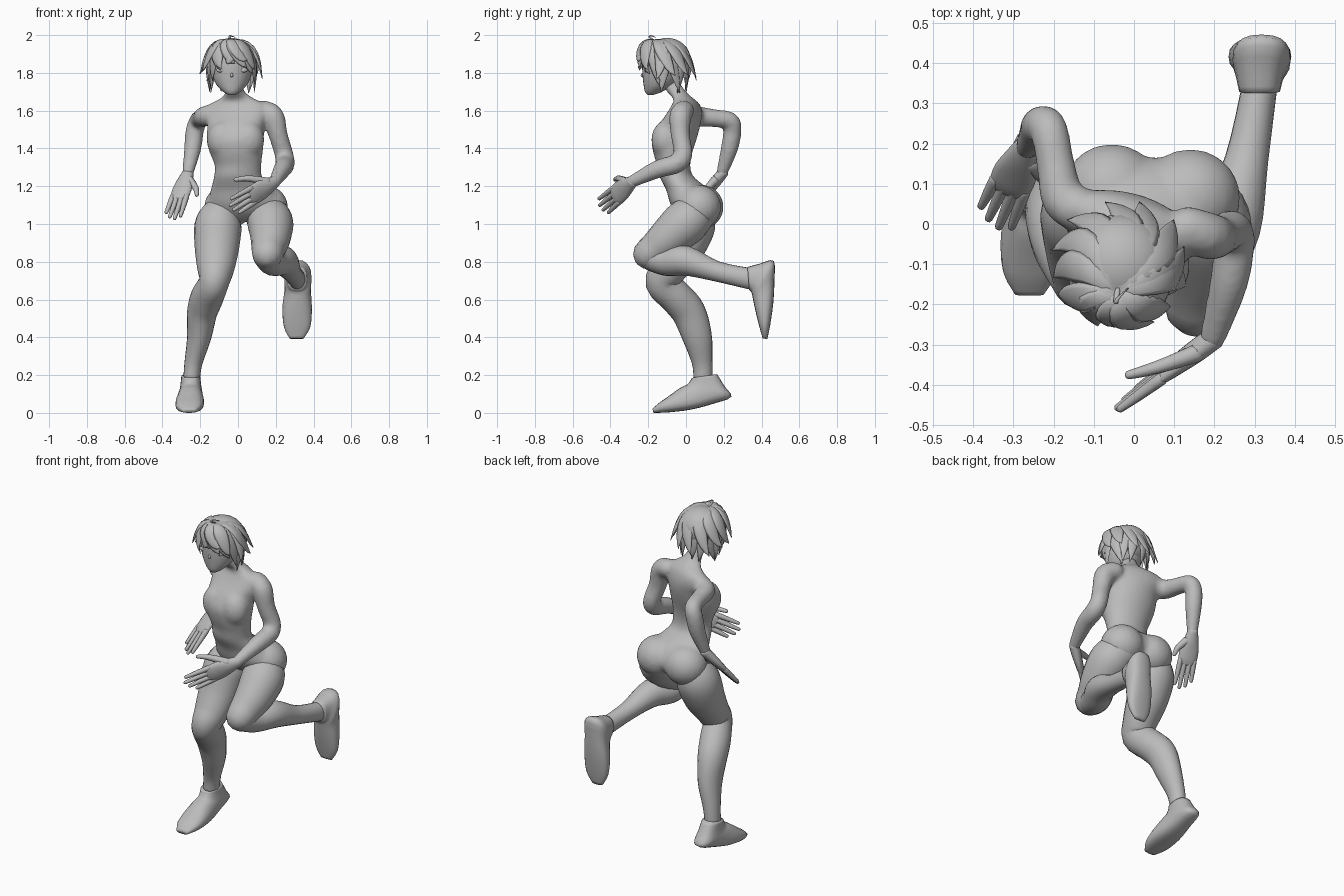
import bpy, bmesh, math, random
from mathutils import Vector as V, Matrix

if "Cube" in bpy.data.objects:
    bpy.data.objects.remove(bpy.data.objects["Cube"])

random.seed(7)
grey = bpy.data.materials.new("plain grey")
grey.diffuse_color = (0.5, 0.5, 0.5, 1)
grey.use_nodes = True
grey.node_tree.nodes["Principled BSDF"].inputs["Base Color"].default_value = grey.diffuse_color


def finish(name, bm):
    bmesh.ops.recalc_face_normals(bm, faces=bm.faces)
    me = bpy.data.meshes.new(name)
    bm.to_mesh(me)
    bm.free()
    me.materials.append(grey)
    me.shade_smooth()
    ob = bpy.data.objects.new(name, me)
    bpy.context.collection.objects.link(ob)
    return ob


def spline(pts, steps):
    """Catmull-Rom through rows of numbers."""
    out = []
    for i in range(len(pts) - 1):
        p = [pts[max(i - 1, 0)], pts[i], pts[i + 1], pts[min(i + 2, len(pts) - 1)]]
        for s in range(steps):
            t = s / steps
            out.append([0.5 * (2 * b + (c - a) * t + (2 * a - 5 * b + 4 * c - d) * t * t
                        + (3 * b - a - 3 * c + d) * t ** 3) for a, b, c, d in zip(*p)])
    return out + [list(pts[-1])]


def loft(bm, rings, n, power=1.0):
    """Skin elliptical rings given as centre and two half axes; power under 1 is boxier."""
    def sq(v):
        return math.copysign(abs(v) ** power, v)
    loops = []
    for c, u, w in rings:
        loops.append([bm.verts.new(c + u * sq(math.cos(2 * math.pi * k / n)) + w * sq(math.sin(2 * math.pi * k / n)))
                      for k in range(n)])
    for a, b in zip(loops, loops[1:]):
        for k in range(n):
            bm.faces.new((a[k], a[(k + 1) % n], b[(k + 1) % n], b[k]))
    bm.faces.new(loops[0])
    bm.faces.new(loops[-1])


def tube(bm, pts, side=(1, 0, 0), n=16, steps=4, cap=1.0):
    """Rounded limb through rows of x, y, z, half width, half depth."""
    rows = spline([tuple(p) if len(p) == 5 else tuple(p) + (p[3],) for p in pts], steps)
    rings = []
    last = len(rows) - 1
    for i, r in enumerate(rows):
        c = V(r[:3])
        t = (V(rows[min(i + 1, last)][:3]) - V(rows[max(i - 1, 0)][:3])).normalized()
        s = V(side)
        u = (s - t * s.dot(t)).normalized()
        ring = (c, u * max(r[3], 0.0015), t.cross(u) * max(r[4], 0.0015))
        ends = [(c + t * sgn * min(r[3], r[4]) * cap * math.sin(a), ring[1] * math.cos(a), ring[2] * math.cos(a))
                for sgn in ((-1,) if i == 0 else (1,) if i == last else ()) for a in (0.5, 1.0, 1.45)]
        if i == 0:
            rings += ends[::-1]
        rings.append(ring)
        if i == last:
            rings += ends
    loft(bm, rings, n)


def limb(name, pts, **kw):
    bm = bmesh.new()
    tube(bm, pts, **kw)
    return finish(name, bm)


def ball(bm, c, r, seg=20):
    bmesh.ops.create_uvsphere(bm, u_segments=seg, v_segments=seg // 2 + 2, radius=1,
                              matrix=Matrix.Translation(c) @ Matrix.Diagonal((*r, 1)))


# Torso with neck: z, centre x, centre y, half width, half depth, yaw
bm = bmesh.new()
torso = [(1.02, .03, .05, .07, .06, 0), (1.06, .035, .05, .155, .105, 0), (1.11, .04, .04, .195, .125, 0),
         (1.18, .02, .01, .165, .115, 0), (1.25, 0, -.05, .128, .09, -.05), (1.31, 0, -.065, .124, .087, -.1),
         (1.38, -.01, -.07, .142, .103, -.15), (1.45, -.015, -.062, .154, .117, -.2),
         (1.52, -.012, -.037, .153, .109, -.25), (1.58, -.01, -.01, .17, .085, -.3),
         (1.63, -.005, 0, .16, .062, -.3), (1.66, -.005, -.01, .10, .052, -.25),
         (1.70, -.015, -.05, .051, .051, 0), (1.76, -.03, -.09, .046, .05, 0)]
rings = []
for z, x, y, a, b, yaw in spline(torso, 3):
    c, s = math.cos(yaw), math.sin(yaw)
    rings.append((V((x, y, z)), V((c, s, 0)) * a, V((-s, c, 0)) * b))
loft(bm, rings, 32)
for x, y in ((-.055, .078), (.14, .065)):      # buttocks
    ball(bm, (x, y, 1.09), (.125, .122, .118))
for x, y in ((-.078, -.092), (.055, -.11)):    # bust
    ball(bm, (x, y, 1.445), (.085, .074, .10))
# Arms, blended into the shoulders
tube(bm, [(.135, -.01, 1.60, .055), (.185, -.03, 1.57, .06), (.213, -.03, 1.47, .051),
          (.243, -.015, 1.37, .050), (.249, -.05, 1.32, .052), (.235, -.15, 1.29, .048),
          (.195, -.285, 1.225, .033)])
tube(bm, [(-.12, .03, 1.58, .058), (-.175, .06, 1.57, .055), (-.195, .15, 1.56, .048),
          (-.212, .235, 1.545, .048), (-.23, .245, 1.49, .049), (-.24, .23, 1.40, .046),
          (-.265, .19, 1.27, .031)])
body = finish("torso_and_arms", bm)
m = body.modifiers.new("blend", 'REMESH')
m.mode, m.voxel_size, m.use_smooth_shade = 'VOXEL', 0.01, True
m = body.modifiers.new("soften", 'SMOOTH')
m.iterations = 12


# Hands: palm, four fingers and thumb
def hand(name, wrist, tip, across, thumb, palm):
    wrist, tip, thumb = V(wrist), V(tip), V(thumb)
    d = tip - wrist
    a = V(across)
    a = (a - d * a.dot(d) / d.length_squared).normalized()
    bm = bmesh.new()
    tube(bm, [(*(wrist + d * f), palm * w, h) for f, w, h in
              ((-.04, .55, .028), (.14, .8, .028), (.32, 1, .024), (.48, 1, .02), (.56, .9, .015))],
         side=a, cap=.7)
    for off, length in ((.72, .94), (.25, 1.0), (-.25, .96), (-.72, .86)):
        root = wrist + d * .5 + a * off * palm
        end = wrist + d * length + a * off * palm * 1.15
        tube(bm, [(*root, .016), (*root.lerp(end, .5), .014), (*end, .010)], side=a, n=8, steps=3)
    root = wrist + d * .14 + a * palm * .45
    mid = root.lerp(thumb, .55) + a * .012
    tube(bm, [(*root, .024), (*mid, .017), (*thumb, .011)], side=d, n=8)
    finish(name, bm)


hand("forward_hand", (.19, -.29, 1.22), (-.035, -.45, 1.085), (0, -.2, 1), (-.012, -.375, 1.235), .057)
hand("rear_hand", (-.267, .19, 1.265), (-.35, .0, 1.03), (1, -.25, .2), (-.218, .09, 1.155), .054)

# Legs
limb("standing_leg", [(-.085, .05, 1.06, .105), (-.105, .03, .99, .125), (-.112, -.02, .87, .117, .114),
                      (-.118, -.09, .76, .098, .094), (-.128, -.125, .69, .08, .09), (-.165, -.05, .61, .087, .09),
                      (-.19, .015, .53, .080, .09), (-.206, .06, .40, .064, .078),
                      (-.235, .085, .27, .048, .055), (-.245, .09, .19, .044, .05)], n=20, cap=.5)
limb("raised_thigh", [(.135, .06, 1.06, .105), (.17, .0, 1.01, .122), (.172, -.09, .93, .108),
                      (.162, -.155, .875, .092), (.157, -.197, .843, .083)], n=20)
limb("raised_calf", [(.157, -.185, .825, .072), (.187, -.10, .805, .08), (.238, .0, .805, .079),
                     (.28, .16, .75, .054), (.312, .34, .71, .044, .056)], n=20)


# Shoes: pairs of y, z on the top and sole outline, half width, centre x
def shoe(name, rows):
    bm = bmesh.new()
    rings = []
    for y1, z1, y2, z2, w, x in spline(rows, 3):
        p, q = V((x, y1, z1)), V((x, y2, z2))
        rings.append(((p + q) / 2, (p - q) / 2, V((w, 0, 0))))
    loft(bm, rings, 20, .8)
    finish(name, bm)


shoe("standing_shoe", [(.03, .185, .165, .205, .05, -.25), (.022, .17, .205, .14, .054, -.25),
                       (.005, .15, .24, .085, .06, -.25), (-.03, .133, .15, .05, .066, -.252),
                       (-.09, .09, .03, .018, .076, -.255), (-.14, .055, -.09, .003, .068, -.258),
                       (-.178, .022, -.172, .0, .036, -.26)])
shoe("raised_shoe", [(.335, .65, .325, .772, .051, .312), (.345, .64, .39, .79, .06, .313),
                     (.35, .625, .464, .805, .072, .317), (.355, .60, .468, .70, .07, .316),
                     (.37, .53, .462, .58, .078, .313), (.39, .45, .445, .46, .07, .313),
                     (.406, .395, .43, .39, .036, .31)])

# Head, nose and eyes
bm = bmesh.new()
face = [(1.683, -.188, .018, .015), (1.70, -.172, .045, .045), (1.74, -.142, .083, .083),
        (1.80, -.125, .107, .106), (1.87, -.115, .112, .115), (1.93, -.11, .092, .10), (1.965, -.11, .05, .05)]
loft(bm, [(V((-.033, y, z)), V((a, 0, 0)), V((0, b, 0))) for z, y, a, b in spline(face, 4)], 28)
finish("head", bm)
limb("nose", [(-.033, -.223, 1.80, .004), (-.033, -.232, 1.788, .008), (-.033, -.224, 1.78, .006)], n=8)
for label, x in (("right_eye", -.09), ("left_eye", .026)):
    bm = bmesh.new()
    ball(bm, (x, -.211, 1.815), (.025, .009, .013), 14)
    finish(label, bm)

# Hair: cap under radiating pointed locks
bm = bmesh.new()
ball(bm, (-.034, -.10, 1.872), (.126, .124, .113), 28)
finish("hair_cap", bm)


def lock(bm, az, tip_z, flare, width, lift, sweep):
    ca, sa = math.cos(az), math.sin(az)
    front = max(0, -sa)
    ctr = V((-.034, -.115, 0))
    out, turn = V((ca, sa, 0)), V((-sa, ca, 0))
    p = [V((-.042, -.17, 1.962 + lift)), ctr + out * (.12 - .01 * front) - turn * sweep + V((0, 0, 2.0 + lift)),
         ctr + out * (.142 + lift) - turn * sweep * .6 + V((0, 0, 1.85 + .02 * front)),
         ctr + out * flare + turn * sweep * .7 + V((0, 0, tip_z))]
    pts = []
    for i in range(11):
        t = i / 10
        c = p[0] * (1 - t) ** 3 + p[1] * 3 * t * (1 - t) ** 2 + p[2] * 3 * t * t * (1 - t) + p[3] * t ** 3
        w = width * min(.3 + 1.6 * t, 1) * (1 - t ** 3.5) + .001
        pts.append((*c, w, w * .28))
    tube(bm, pts, side=turn, n=8, steps=1, cap=.3)


bm = bmesh.new()
for layer, count in ((0, 15), (1, 13)):
    for i in range(count):
        az = 2 * math.pi * (i + .5 * layer) / count + random.uniform(-.1, .1)
        f = max(0, -math.sin(az)) ** 1.5       # fringe is shorter than the nape
        if layer == 0:                         # hugging the neck and cheeks
            tip, flare = 1.70 + .145 * f + random.uniform(-.01, .02), .10 + .03 * f + random.uniform(0, .03)
        else:                                  # flicked outwards
            tip, flare = 1.785 + .065 * f + random.uniform(-.03, .03), .175 - .035 * f + random.uniform(-.01, .01)
        lock(bm, az, tip, flare, .042, .005 * layer, random.choice((-.02, .03, .045)))
finish("hair_locks", bm)
limb("hair_sprig", [(-.04, -.16, 1.965, .008), (-.045, -.195, 1.99, .006, .004), (-.04, -.185, 1.996, .004),
                    (-.015, -.16, 1.988, .001)], n=6)
